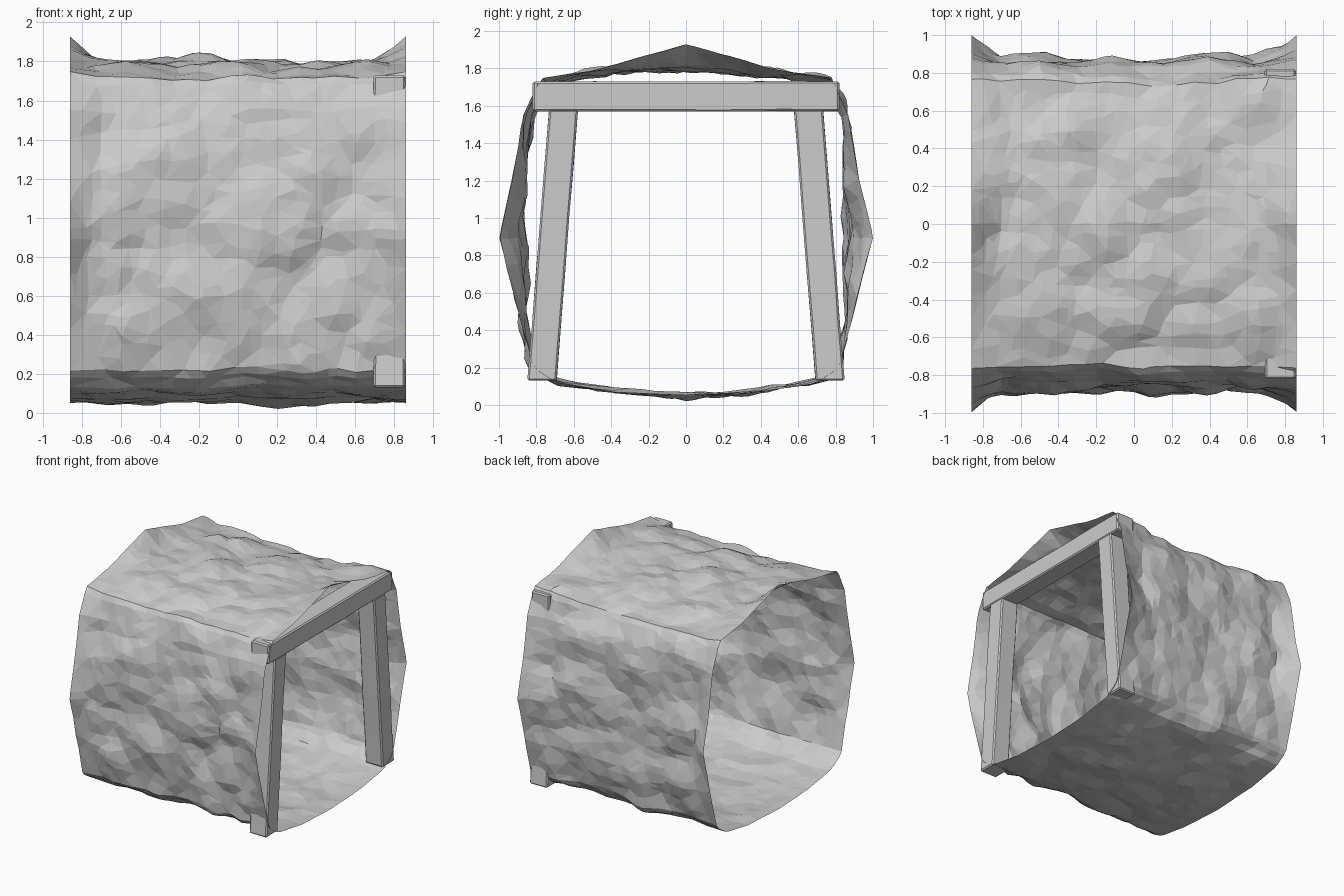
import bpy, bmesh, math
from mathutils import Vector, noise

if "Cube" in bpy.data.objects:
    bpy.data.objects.remove(bpy.data.objects["Cube"])

HALF = 0.86          # half length of the tunnel along x
NX, NR = 44, 132     # grid before it is reduced to irregular facets

# half cross-sections (y, z) from floor centre to roof centre
MOUTH = [(0, .05), (.4, .07), (.7, .12), (.82, .2), (.9, .5), (1, .9),
         (.93, 1.2), (.87, 1.55), (.78, 1.75), (.5, 1.79), (0, 1.93)]
MIDDLE = [(0, .045), (.4, .07), (.7, .12), (.82, .2), (.875, .5), (.89, .9),
          (.875, 1.2), (.855, 1.55), (.78, 1.73), (.5, 1.78), (0, 1.82)]


def closed(half):
    return half + [(-y, z) for y, z in half[-2:0:-1]]


def sample(pts, t):
    """Point at parameter t (0..1) round the closed profile, by index."""
    f = t * len(pts)
    i = int(f) % len(pts)
    a, b = Vector(pts[i]), Vector(pts[(i + 1) % len(pts)])
    return a.lerp(b, f - int(f))


def even_params(pts, count):
    """Parameters spaced evenly by arc length."""
    n = len(pts)
    lens = [(Vector(pts[i]) - Vector(pts[(i + 1) % n])).length for i in range(n)]
    step, out, i, run = sum(lens) / count, [], 0, 0.0
    for k in range(count):
        while run + lens[i] < k * step - 1e-9 and i < n - 1:
            run += lens[i]
            i += 1
        out.append((i + (k * step - run) / lens[i]) / n)
    return out


def rock_height(p):
    """Rounded boulders with creases plus finer chipping."""
    d1 = noise.voronoi(p * 2.6 + noise.noise_vector(p * 2) * .3)[0][0]
    d2 = noise.voronoi(p * 6.0 + Vector((3, 7, 1)))[0][0]
    return (.42 - d1) * .085 + (.42 - d2) * .035 + noise.noise(p * 2.2) * .025


# rock tunnel: one open sheet, flaring at both mouths
mouth, middle = closed(MOUTH), closed(MIDDLE)
params = even_params(middle, NR)
bm = bmesh.new()
rings = []
for i in range(NX + 1):
    x = -HALF + 2 * HALF * i / NX
    edge = max(0, (abs(x) - HALF + .17) / .17)
    ring = []
    for t in params:
        q = sample(middle, t).lerp(sample(mouth, t), edge ** 1.3)
        out = Vector((0, q.x, q.y - .9)).normalized()
        p = Vector((x, q.x, q.y))
        low = .6 if q.y < .15 else 1
        p += out * rock_height(p) * (1 - .85 * edge) * low
        p.z = max(p.z, 0.005)
        ring.append(bm.verts.new(p))
    rings.append(ring)
for a, b in zip(rings, rings[1:]):
    for j in range(NR):
        k = (j + 1) % NR
        bm.faces.new((a[j], a[k], b[k], b[j]))
bmesh.ops.recalc_face_normals(bm, faces=bm.faces)
me = bpy.data.meshes.new("rock_tunnel")
bm.to_mesh(me)
bm.free()
rock = bpy.data.objects.new("rock_tunnel", me)
bpy.context.collection.objects.link(rock)
dec = rock.modifiers.new("facets", 'DECIMATE')
dec.ratio = 0.27


def beam(name, start, end, width, depth, seed):
    """Slightly worn square timber between two (y, z) section centres."""
    bm = bmesh.new()
    loops = []
    s, e = Vector(start), Vector(end)
    vertical = abs(e.y - s.y) > abs(e.x - s.x)
    for i in range(6):
        c = s.lerp(e, i / 5)
        loop = []
        for u, v in ((-1, -1), (1, -1), (1, 1), (-1, 1)):
            w = .004 * noise.noise(Vector((seed, i * 1.7, u + v * 2.3)))
            off = u * (width / 2 + w)
            y, z = (c.x + off, c.y) if vertical else (c.x, c.y + off)
            loop.append(bm.verts.new((.775 + v * (depth / 2 + w), y, z)))
        loops.append(loop)
    for a, b in zip(loops, loops[1:]):
        for j in range(4):
            bm.faces.new((a[j], a[(j + 1) % 4], b[(j + 1) % 4], b[j]))
    bm.faces.new(loops[0])
    bm.faces.new(loops[-1])
    bmesh.ops.recalc_face_normals(bm, faces=bm.faces)
    me = bpy.data.meshes.new(name)
    bm.to_mesh(me)
    bm.free()
    ob = bpy.data.objects.new(name, me)
    bpy.context.collection.objects.link(ob)
    bev = ob.modifiers.new("worn_edges", 'BEVEL')
    bev.width, bev.segments, bev.angle_limit = .01, 1, math.radians(40)


# timber frame at the right-hand mouth
beam("lintel", (-.82, 1.65), (.82, 1.65), .16, .165, 1.3)
for name, s in (("front_post", -1), ("back_post", 1)):
    beam(name, (s * .77, .13), (s * .655, 1.58), .155, .16, 5.1 + s)
